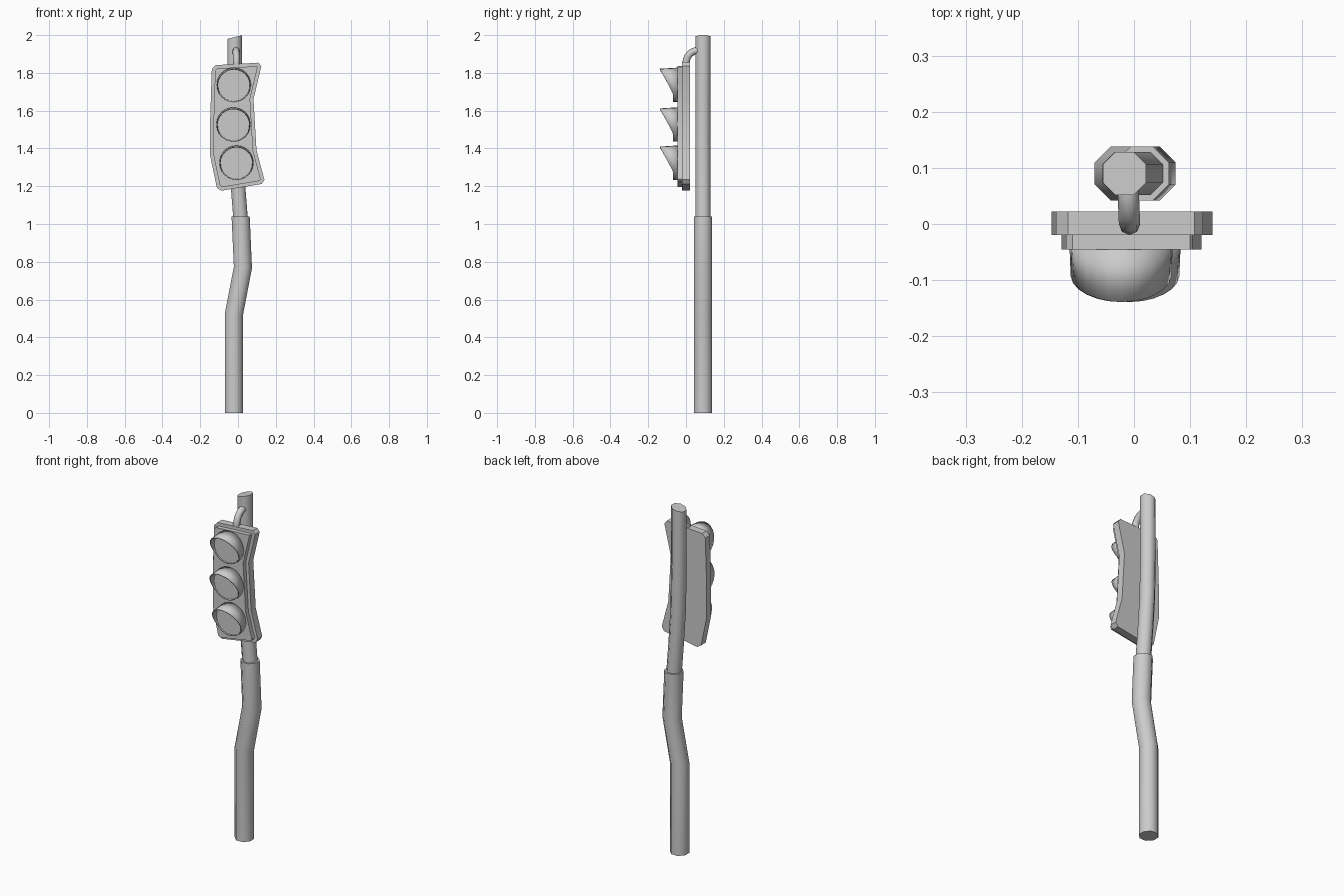
import bpy, bmesh, math
from mathutils import Vector

if "Cube" in bpy.data.objects:
    bpy.data.objects.remove(bpy.data.objects["Cube"])


def finish(name, bm, angle=30):
    bmesh.ops.recalc_face_normals(bm, faces=bm.faces)
    me = bpy.data.meshes.new(name)
    bm.to_mesh(me)
    bm.free()
    ob = bpy.data.objects.new(name, me)
    bpy.context.collection.objects.link(ob)
    bpy.ops.object.select_all(action='DESELECT')
    ob.select_set(True)
    bpy.context.view_layer.objects.active = ob
    bpy.ops.object.shade_smooth_by_angle(angle=math.radians(angle))
    return ob


def loft(bm, rings, cap=True):
    vs = [[bm.verts.new(p) for p in r] for r in rings]
    n = len(vs[0])
    for a, b in zip(vs, vs[1:]):
        for i in range(n):
            bm.faces.new((a[i], a[(i + 1) % n], b[(i + 1) % n], b[i]))
    if cap:
        bm.faces.new(vs[0][::-1])
        bm.faces.new(vs[-1])


# Bent octagonal poles: path is (x, z, slope of ring)
def pole(name, path, apothem):
    r = apothem / math.cos(math.pi / 8)
    rings = []
    for x, z, slope in path:
        ring = []
        for i in range(8):
            a = math.pi / 8 + i * math.pi / 4
            dx = r * math.cos(a)
            ring.append((x + dx, 0.09 + r * math.sin(a), z + slope * dx))
        rings.append(ring)
    bm = bmesh.new()
    loft(bm, rings)
    return finish(name, bm, 50)


pole("lower_pole", [(-0.022, 0, 0), (-0.022, 0.52, -0.1), (0.026, 0.77, -0.07), (0.014, 1.04, 0)], 0.048)
pole("upper_pole", [(0.016, 1.0, 0), (0.0, 1.2, 0), (-0.013, 1.4, 0),
                    (-0.018, 1.65, 0), (-0.017, 1.99, 0.25)], 0.0385)

# Bent signal housing: chamfered outline with a stepped front
corners = [(-0.138, 1.84, 1), (0.128, 1.855, 1), (0.082, 1.66, 0), (0.098, 1.39, 0),
           (0.145, 1.215, 1), (-0.108, 1.173, 1), (-0.147, 1.36, 0), (-0.147, 1.56, 0)]
outline = []
for i, (x, z, cut) in enumerate(corners):
    p = Vector((x, 0.022, z))
    if not cut:
        outline.append(p)
        continue
    for j in (i - 1, (i + 1) % len(corners)):
        q = Vector((corners[j][0], 0.022, corners[j][1]))
        outline.append(p + (q - p).normalized() * 0.02)
bm = bmesh.new()
loft(bm, [outline, [p + Vector((0, -0.042, 0)) for p in outline]])
bm.faces.ensure_lookup_table()
front = bm.faces[-1]
bmesh.ops.recalc_face_normals(bm, faces=bm.faces)
bmesh.ops.inset_region(bm, faces=[front], thickness=0.018, use_even_offset=True)
res = bmesh.ops.extrude_face_region(bm, geom=[front])
moved = [v for v in res["geom"] if isinstance(v, bmesh.types.BMVert)]
bmesh.ops.translate(bm, verts=moved, vec=(0, -0.025, 0))
if front.is_valid:
    bmesh.ops.delete(bm, geom=[front], context='FACES_ONLY')
finish("signal_housing", bm)

# Three lenses with slanted visors
N = 24
for k, (cx, cz) in enumerate([(-0.022, 1.737), (-0.024, 1.527), (-0.008, 1.325)]):
    dirs = [(math.cos(2 * math.pi * i / N), math.sin(2 * math.pi * i / N)) for i in range(N)]

    def circle(r, y):
        return [(cx + r * c, y, cz + r * s) for c, s in dirs]

    bm = bmesh.new()
    loft(bm, [circle(0.086, -0.04), circle(0.086, -0.063)])
    finish("lens_%d" % (k + 1), bm)

    lip = []
    for c, s in dirs:
        t = max(0, (s + 0.55) / 1.55)
        r = 0.091 - 0.006 * t
        lip.append((cx + r * c, -0.068 - 0.071 * t, cz + r * s))
    bm = bmesh.new()
    loft(bm, [circle(0.091, -0.04), lip], cap=False)
    ob = finish("visor_%d" % (k + 1), bm)
    m = ob.modifiers.new("thickness", 'SOLIDIFY')
    m.thickness = 0.005
    m.offset = -1

# Curved cable pipe from housing to pole
bm = bmesh.new()
rings = []
path = [(0, 0.0, 1.82)] + [(a, 0.065 - 0.065 * math.cos(a), 1.852 + 0.067 * math.sin(a))
                           for a in [math.pi / 2 * i / 6 for i in range(7)]] + [(math.pi / 2, 0.08, 1.919)]
for a, y, z in path:
    ring = []
    for i in range(8):
        b = 2 * math.pi * i / 8
        u, w = 0.019 * math.cos(b), 0.019 * math.sin(b)
        ring.append((-0.008 - 0.04 * y + u, y - w * math.cos(a), z + w * math.sin(a)))
    rings.append(ring)
loft(bm, rings)
finish("cable_pipe", bm, 50)
